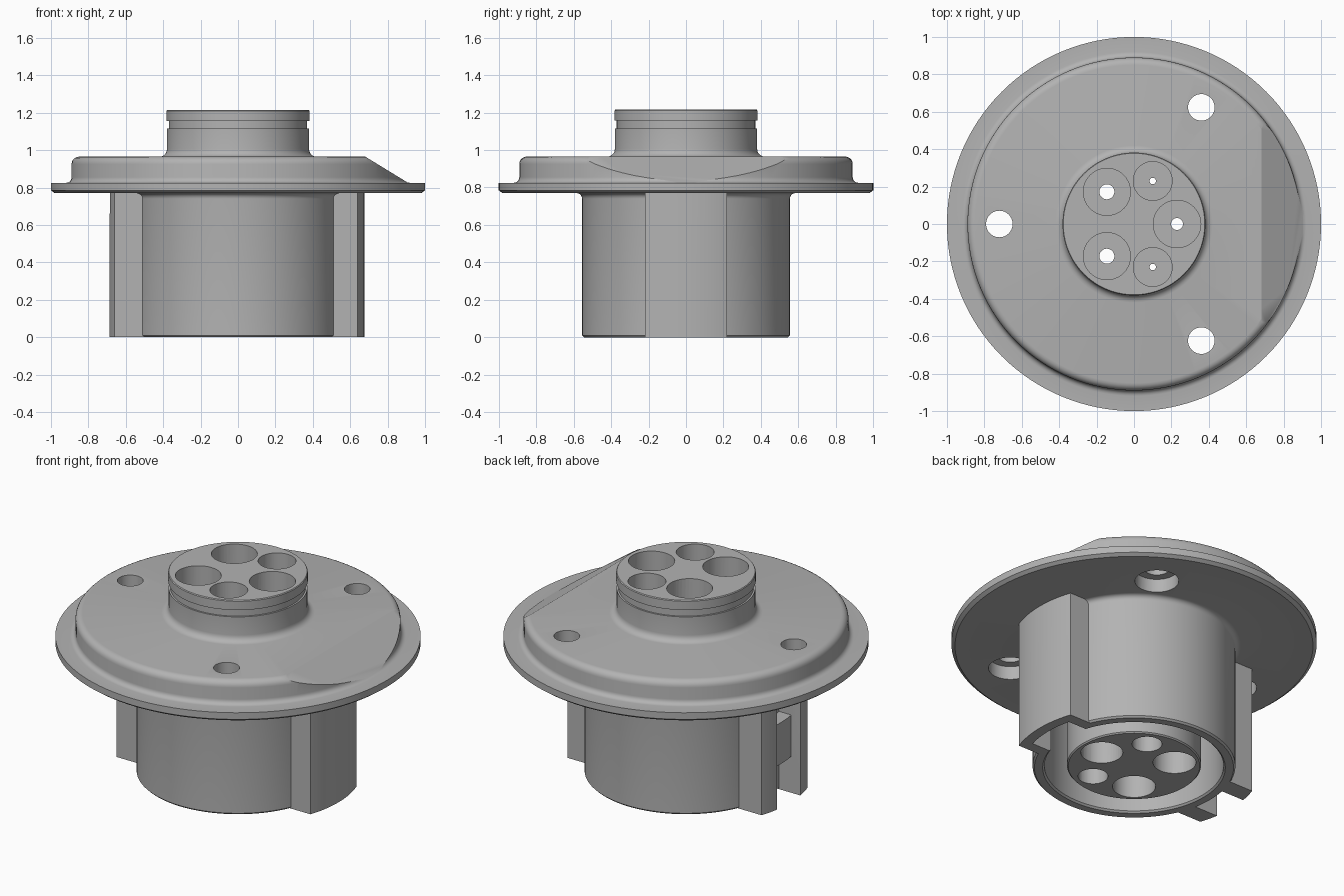
import bpy, bmesh
from math import sin, cos, pi, sqrt, radians

cube = bpy.data.objects.get("Cube")
if cube:
    bpy.data.objects.remove(cube)

grey = bpy.data.materials.new("plain grey")
grey.use_nodes = True
COLOUR = (0.45, 0.45, 0.45, 1)
grey.diffuse_color = COLOUR
grey.node_tree.nodes["Principled BSDF"].inputs["Base Color"].default_value = COLOUR


def finish(bm, name):
    bmesh.ops.recalc_face_normals(bm, faces=bm.faces)
    mesh = bpy.data.meshes.new(name)
    bm.to_mesh(mesh)
    bm.free()
    mesh.materials.append(grey)
    obj = bpy.data.objects.new(name, mesh)
    bpy.context.collection.objects.link(obj)
    return obj


def lathe(name, profile, steps, at=(0, 0)):
    """Closed solid turned about z; profile starts and ends on the axis."""
    bm = bmesh.new()
    verts = [bm.verts.new((r, 0, z)) for r, z in profile]
    edges = [bm.edges.new(pair) for pair in zip(verts, verts[1:])]
    bmesh.ops.spin(bm, geom=verts + edges, cent=(0, 0, 0), axis=(0, 0, 1),
                   angle=2 * pi, steps=steps)
    bmesh.ops.remove_doubles(bm, verts=bm.verts, dist=1e-5)
    bmesh.ops.translate(bm, verts=bm.verts, vec=(*at, 0))
    return finish(bm, name)


def prism(name, points, offset):
    bm = bmesh.new()
    face = bm.faces.new([bm.verts.new(p) for p in points])
    new = bmesh.ops.extrude_face_region(bm, geom=[face])["geom"]
    bmesh.ops.translate(bm, vec=offset,
                        verts=[v for v in new if isinstance(v, bmesh.types.BMVert)])
    return finish(bm, name)


def sector(name, radius, x0, y0, y1, z0, z1, side=1):
    """Upright bar between y0 and y1 whose outer face follows a circle."""
    ys = [y0 + (y1 - y0) * i / 12 for i in range(13)]
    outline = [(x0, y0)] + [(sqrt(radius ** 2 - y * y), y) for y in ys] + [(x0, y1)]
    return prism(name, [(side * x, y, z0) for x, y in outline], (0, 0, z1 - z0))


def arc(r, z, size, start, end, n=5):
    """Fillet points around a centre, for lathe profiles."""
    angles = [radians(start + (end - start) * i / n) for i in range(n + 1)]
    return [(r + size * cos(a), z + size * sin(a)) for a in angles]


def combine(target, tool, operation):
    tool.hide_render = True
    mod = target.modifiers.new(operation.lower(), "BOOLEAN")
    mod.operation, mod.solver, mod.object = operation, "EXACT", tool
    bpy.context.view_layer.objects.active = target
    bpy.ops.object.modifier_apply(modifier=mod.name)
    bpy.data.objects.remove(tool)


# Main turned part: core, hollow skirt, flange, raised cover and grooved neck
profile = [(0, 0.01), (0.36, 0.01), (0.367, 0.017), (0.367, 0.7), (0.49, 0.7),
           (0.49, 0.01), (0.5, 0), (0.545, 0), (0.555, 0.01)]
profile += arc(0.585, 0.74, 0.03, 180, 90)
profile += [(0.98, 0.77), (1, 0.785), (1, 0.825)]
profile += arc(0.92, 0.855, 0.03, 270, 180)
profile += arc(0.85, 0.925, 0.04, 0, 90)
profile += arc(0.42, 1.005, 0.04, 270, 180)
profile += [(0.38, 1.115), (0.37, 1.115), (0.37, 1.157), (0.382, 1.157),
            (0.382, 1.21), (0.378, 1.215), (0, 1.215)]
connector = lathe("connector_body", profile, 128)

# Hollow key on one side, twin ribs with a latch on the other
combine(connector, sector("key", 0.675, 0.5, -0.22, 0.22, 0, 0.785), "UNION")
combine(connector, sector("keyway", 0.615, 0.42, -0.155, 0.155, -0.1, 0.69), "DIFFERENCE")
for s in (-1, 1):
    low, high = sorted((s * 0.112, s * 0.22))
    combine(connector, sector("rib", 0.695, 0.5, low, high, 0, 0.785, -1), "UNION")
combine(connector, sector("latch", 0.635, 0.5, -0.13, 0.13, 0.22, 0.47, -1), "UNION")

# Sloping flat on the raised cover
slope = [(0.62, 1.002), (0.905, 0.828), (1.1, 0.828), (1.1, 1.002)]
combine(connector, prism("slope_cutter", [(x, -1.1, z) for x, z in slope], (0, 2.2, 0)),
        "DIFFERENCE")


def hole(at, top, middle, bottom, z_top, z_bottom, steps):
    """Stepped hole: wide from above and below, narrow between."""
    shape = [(0, -0.1), (bottom, -0.1), (bottom, z_bottom), (middle, z_bottom),
             (middle, z_top), (top, z_top), (top, 1.4), (0, 1.4)]
    combine(connector, lathe("hole_cutter", shape, steps, at), "DIFFERENCE")


# Contact bores
hole((0.23, 0), 0.127, 0.032, 0.115, 0.7, 0.55, 40)
for s in (-1, 1):
    hole((-0.145, s * 0.172), 0.126, 0.04, 0.118, 0.7, 0.55, 40)
    hole((0.1, s * 0.23), 0.104, 0.017, 0.082, 0.7, 0.55, 40)

# Screw holes, counterbored from below
for angle in (60, 180, 300):
    a = radians(angle)
    shape = [(0, 0.66), (0.12, 0.66), (0.12, 0.85), (0.071, 0.85), (0.071, 1.1), (0, 1.1)]
    cutter = lathe("screw_cutter", shape, 40, (0.72 * cos(a), 0.72 * sin(a)))
    combine(connector, cutter, "DIFFERENCE")

bpy.ops.object.select_all(action="DESELECT")
connector.select_set(True)
bpy.context.view_layer.objects.active = connector
bpy.ops.object.shade_smooth_by_angle(angle=radians(30))
